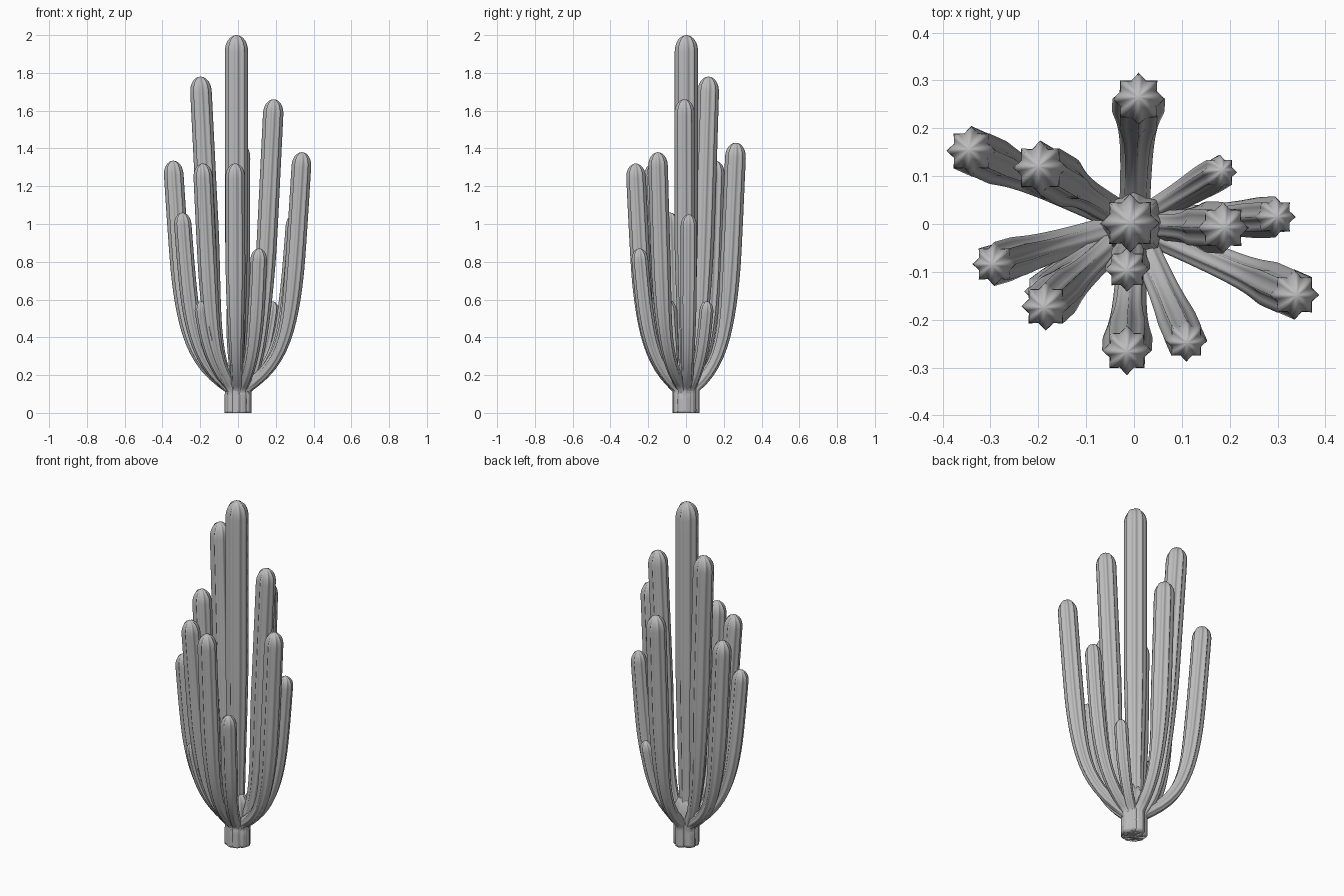
import bpy, bmesh, math
from mathutils import Vector

cube = bpy.data.objects.get("Cube")
if cube:
    bpy.data.objects.remove(cube, do_unlink=True)

skin = bpy.data.materials.new("cactus_grey")
skin.use_nodes = True
GREY = (0.5, 0.5, 0.5, 1)
skin.diffuse_color = GREY
skin.node_tree.nodes["Principled BSDF"].inputs["Base Color"].default_value = GREY

SIDES, RIBS = 32, 8


def smooth(t):
    t = max(0, min(1, t))
    return t * t * (3 - 2 * t)


def ribbed_tube(name, path, radii, depth):
    """Sweep a ribbed star section along a path; close both ends."""
    bm = bmesh.new()
    rings = []
    for i, (p, r) in enumerate(zip(path, radii)):
        tangent = (path[min(i + 1, len(path) - 1)] - path[max(i - 1, 0)]).normalized()
        turn = Vector((0, 0, 1)).rotation_difference(tangent)
        # Ribs start shallow near the root and reach full depth above it
        d = depth * (0.3 + 0.7 * smooth(p.z / 0.4))
        ring = []
        for k in range(SIDES):
            a = math.tau * k / SIDES
            groove = abs(math.sin(RIBS * a / 2)) ** 1.3
            rad = r * (1 - d * groove)
            ring.append(bm.verts.new(p + turn @ Vector((rad * math.cos(a), rad * math.sin(a), 0))))
        rings.append(ring)
    for low, high in zip(rings, rings[1:]):
        for k in range(SIDES):
            n = (k + 1) % SIDES
            bm.faces.new((low[k], low[n], high[n], high[k]))
    bm.faces.new(rings[0][::-1])
    bm.faces.new(rings[-1])
    mesh = bpy.data.meshes.new(name)
    bm.to_mesh(mesh)
    bm.free()
    mesh.materials.append(skin)
    mesh.shade_smooth()
    obj = bpy.data.objects.new(name, mesh)
    bpy.context.collection.objects.link(obj)


def arm(name, x, y, height, radius, bend=0.75, root=0.032):
    """Stem leaves the trunk, curves outward, then rises to a rounded tip."""
    tip = Vector((x, y, 0))
    start = tip.normalized() * min(0.04, tip.length)
    cap = radius * 1.5
    zs = [(height - cap) * (i / 26) ** 1.4 for i in range(27)]
    zs += [height - cap + cap * math.sin(math.pi / 2 * i / 8) for i in range(1, 9)]
    path, radii = [], []
    for z in zs:
        rise = max(0, z - 0.13)
        f = bend * (1 - math.exp(-rise / 0.148)) + (1 - bend) * rise / (height - 0.13)
        p = start.lerp(tip, f)
        path.append(Vector((p.x, p.y, z)))
        r = root + (radius - root) * smooth((z - 0.12) / (0.5 * height))
        u = max(0, min(1, (z - height + cap) / cap))
        radii.append(r * max(0.06, math.sqrt(1 - u ** 2.2)))
    ribbed_tube(name, path, radii, 0.25)


# Short trunk where the stems fuse
trunk_z = [0, 0.012, 0.06, 0.12, 0.18, 0.24, 0.3]
ribbed_tube("trunk", [Vector((0, 0, z)) for z in trunk_z],
            [0.06, 0.066, 0.064, 0.066, 0.07, 0.058, 0.03], 0.25)

# Tall middle column
arm("middle_column", -0.008, 0.002, 2.0, 0.062, root=0.042)

# Outer arms: tip x, tip y, height, radius, bend
arm("back_right_tall_arm", -0.2, 0.12, 1.78, 0.057, 0.5)
arm("left_tall_arm", 0.19, -0.008, 1.66, 0.054, 0.5)
arm("left_front_arm", 0.34, -0.15, 1.38, 0.052)
arm("right_back_arm", -0.345, 0.155, 1.335, 0.052)
arm("back_arm", 0.01, 0.265, 1.43, 0.055)
arm("right_front_arm", -0.188, -0.175, 1.32, 0.051, 0.65)
arm("front_arm", -0.015, -0.268, 1.32, 0.052)
arm("right_arm", -0.297, -0.085, 1.06, 0.046)
arm("left_arm", 0.3, 0.015, 1.05, 0.043)
arm("front_left_short_arm", 0.112, -0.25, 0.87, 0.044)
arm("back_left_short_arm", 0.19, 0.115, 0.59, 0.037, root=0.028)
arm("right_front_short_arm", -0.205, -0.15, 0.59, 0.037, root=0.028)
arm("front_inner_short_arm", -0.015, -0.1, 0.6, 0.047)
